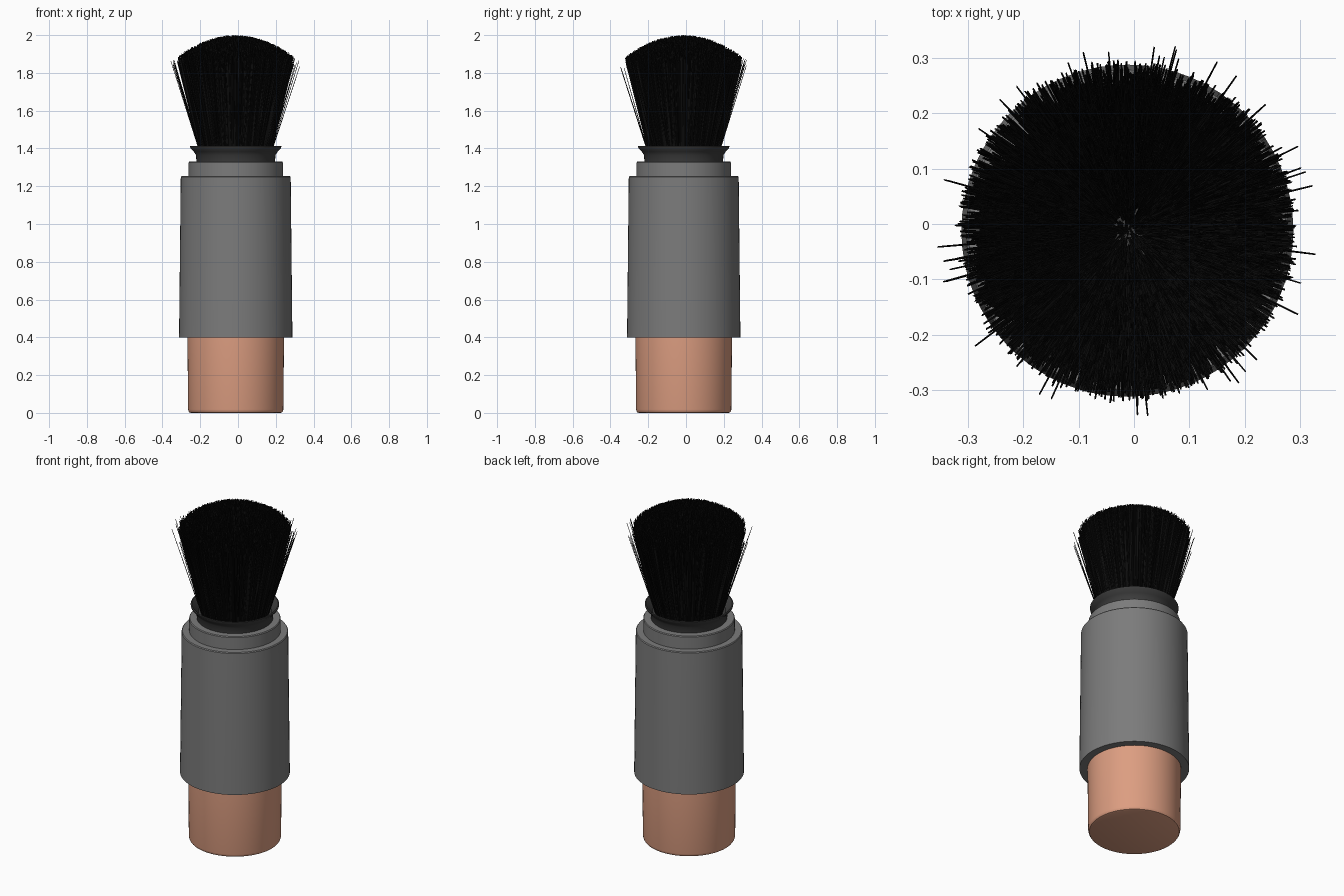
import bpy, math, random
from mathutils import Vector

random.seed(4)
if "Cube" in bpy.data.objects:
    bpy.data.objects.remove(bpy.data.objects["Cube"], do_unlink=True)

CENTRE = Vector((-0.012, -0.012, 0))


def material(name, colour):
    m = bpy.data.materials.new(name)
    m.use_nodes = True
    m.diffuse_color = (*colour, 1)
    m.node_tree.nodes["Principled BSDF"].inputs["Base Color"].default_value = (*colour, 1)
    return m


def add_object(name, verts, faces, mat):
    mesh = bpy.data.meshes.new(name)
    mesh.from_pydata(verts, [], faces)
    mesh.materials.append(mat)
    ob = bpy.data.objects.new(name, mesh)
    ob.location = CENTRE
    bpy.context.collection.objects.link(ob)
    return ob


def lathe(name, profile, mat, sides=64):
    """Turn a bottom-to-top (radius, z) profile around z, with closed ends."""
    verts, faces = [], []
    for r, z in profile:
        for i in range(sides):
            a = math.tau * i / sides
            verts.append((r * math.cos(a), r * math.sin(a), z))
    for k in range(len(profile) - 1):
        for i in range(sides):
            j = (i + 1) % sides
            low, high = k * sides, (k + 1) * sides
            faces.append((low + i, low + j, high + j, high + i))
    faces.append(tuple(reversed(range(sides))))
    faces.append(tuple(range(len(verts) - sides, len(verts))))
    ob = add_object(name, verts, faces, mat)
    bpy.ops.object.select_all(action='DESELECT')
    ob.select_set(True)
    bpy.context.view_layer.objects.active = ob
    bpy.ops.object.shade_smooth_by_angle(angle=math.radians(35))
    return ob


grey = material("grey plastic", (0.2, 0.2, 0.2))
dark = material("dark grey plastic", (0.045, 0.045, 0.045))
peach = material("peach plastic", (0.72, 0.34, 0.22))
black = material("black bristle", (0.004, 0.004, 0.004))

# Base cap with a rounded lower edge
lathe("base_cap", [(0.238, 0), (0.246, 0.003), (0.25, 0.009), (0.252, 0.018), (0.256, 0.42)], peach)

# Tapered sleeve and the stepped neck above it
lathe("sleeve", [(0.30, 0.40), (0.30, 0.41), (0.291, 1.248), (0.287, 1.253)], grey)
lathe("neck", [(0.25, 1.24), (0.25, 1.325), (0.246, 1.33)], grey)

# Flared collar, open like a shallow dish
lathe("collar", [(0.208, 1.32), (0.21, 1.365), (0.222, 1.383), (0.24, 1.402), (0.242, 1.412),
                 (0.236, 1.414), (0.218, 1.395), (0.2, 1.37)], dark)

# Bristles fan out from the collar and end in a ragged dome
verts, faces = [], []


def add_bristle(root, tip, width):
    first = len(verts)
    turn = random.random() * math.tau
    for point, w in ((root, width), (tip, width * 0.6)):
        for i in range(3):
            a = turn + math.tau * i / 3
            verts.append(point + Vector((math.cos(a), math.sin(a), 0)) * w)
    for i in range(3):
        j = (i + 1) % 3
        faces.append((first + i, first + j, first + 3 + j, first + 3 + i))
    faces.append((first + 3, first + 4, first + 5))


def polar(r, a, z):
    return Vector((r * math.cos(a), r * math.sin(a), z))


for n in range(9000):
    a = random.random() * math.tau
    s = math.sqrt(random.random())
    top = 2.0 - 0.115 * s ** 2 - 0.045 * random.random() ** 2
    spread = 0.305 * s + random.uniform(-0.008, 0.008)
    add_bristle(polar(0.186 * s, a, 1.37),
                polar(spread, a + random.uniform(-0.04, 0.04), top), 0.0032)

# A few stray bristles stand out around the rim
for n in range(45):
    a = random.random() * math.tau
    add_bristle(polar(0.187, a, 1.37),
                polar(random.uniform(0.315, 0.345), a, random.uniform(1.82, 1.88)), 0.0028)

add_object("bristles", verts, faces, black)
